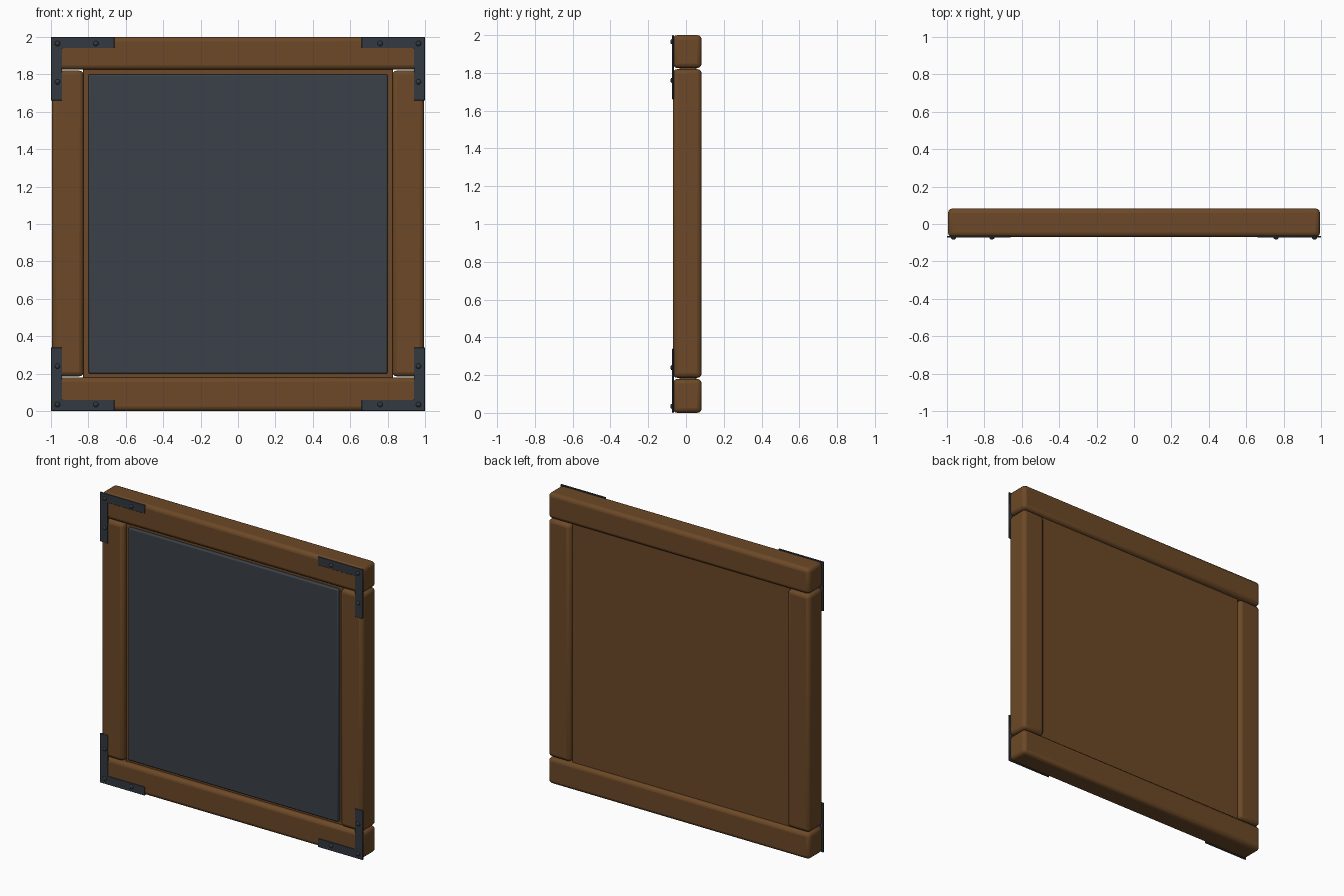
import bpy
import bmesh
from math import radians
from mathutils import Matrix

cube = bpy.data.objects.get("Cube")
if cube:
    bpy.data.objects.remove(cube, do_unlink=True)


def material(name, rgb):
    mat = bpy.data.materials.new(name)
    mat.use_nodes = True
    mat.diffuse_color = (*rgb, 1)
    mat.node_tree.nodes["Principled BSDF"].inputs["Base Color"].default_value = (*rgb, 1)
    return mat


WOOD = material("brown wood", (0.15, 0.066, 0.02))
SLATE = material("dark slate", (0.042, 0.052, 0.066))
IRON = material("dark iron", (0.032, 0.041, 0.052))


def finish(name, bm, mat, bevel=0, segments=3):
    """Turn a bmesh into a smooth-shaded object with bevelled edges."""
    bmesh.ops.recalc_face_normals(bm, faces=bm.faces)
    mesh = bpy.data.meshes.new(name)
    bm.to_mesh(mesh)
    bm.free()
    mesh.materials.append(mat)
    obj = bpy.data.objects.new(name, mesh)
    bpy.context.collection.objects.link(obj)
    if bevel:
        mod = obj.modifiers.new("rounded edges", 'BEVEL')
        mod.width = bevel
        mod.segments = segments
    bpy.ops.object.select_all(action='DESELECT')
    obj.select_set(True)
    bpy.context.view_layer.objects.active = obj
    bpy.ops.object.shade_smooth_by_angle(angle=radians(40))
    return obj


def box(name, x, y, z, mat, bevel, segments=3):
    """Bevelled box given as (low, high) ranges."""
    bm = bmesh.new()
    bmesh.ops.create_cube(bm, size=1)
    for v in bm.verts:
        v.co = [r[0] if c < 0 else r[1] for c, r in zip(v.co, (x, y, z))]
    return finish(name, bm, mat, bevel, segments)


FRONT, BACK = -0.07, 0.083
EDGE = 0.83

# Frame beams
for name, z in (("bottom", (0, 0.18)), ("top", (1.825, 2))):
    box(name + "_beam", (-0.995, 0.995), (FRONT, BACK), z, WOOD, 0.025)
for name, s in (("left", 1), ("right", -1)):
    x = sorted((s * 0.825, s * 0.995))
    box(name + "_beam", x, (FRONT, BACK), (0.185, 1.82), WOOD, 0.025)

# Backing board and slate panel
box("backing_board", (-EDGE, EDGE), (-0.035, 0.055), (0.17, EDGE + 1), WOOD, 0.004, 1)
box("slate_panel", (-0.8, 0.8), (-0.056, -0.02), (0.2, 1.8), SLATE, 0.008, 2)

# Corner brackets with rivets
ARM, WIDTH = 0.34, 0.06
L_SHAPE = [(1, 1), (1 - ARM, 1), (1 - ARM, 1 - WIDTH), (1 - WIDTH, 1 - WIDTH),
           (1 - WIDTH, 1 - ARM), (1, 1 - ARM)]
RIVETS = [(0.965, 0.965), (0.76, 0.965), (0.965, 0.76)]

for side, sx in (("left", 1), ("right", -1)):
    for level, sz in (("top", 1), ("bottom", -1)):
        prefix = f"{level}_{side}_"
        bm = bmesh.new()
        face = bm.faces.new([bm.verts.new((sx * x, FRONT + 0.006, 1 + sz * z))
                             for x, z in L_SHAPE])
        ext = bmesh.ops.extrude_face_region(bm, geom=[face])
        for v in ext["geom"]:
            if isinstance(v, bmesh.types.BMVert):
                v.co.y = FRONT - 0.003
        finish(prefix + "bracket", bm, IRON, 0.002, 1)

        bm = bmesh.new()
        for x, z in RIVETS:
            place = Matrix.Translation((sx * x, FRONT - 0.003, 1 + sz * z))
            squash = Matrix.Diagonal((0.014, 0.01, 0.014, 1))
            turn = Matrix.Rotation(radians(90), 4, 'X')
            bmesh.ops.create_uvsphere(bm, u_segments=12, v_segments=8, radius=1,
                                      matrix=place @ squash @ turn)
        finish(prefix + "rivets", bm, IRON)
